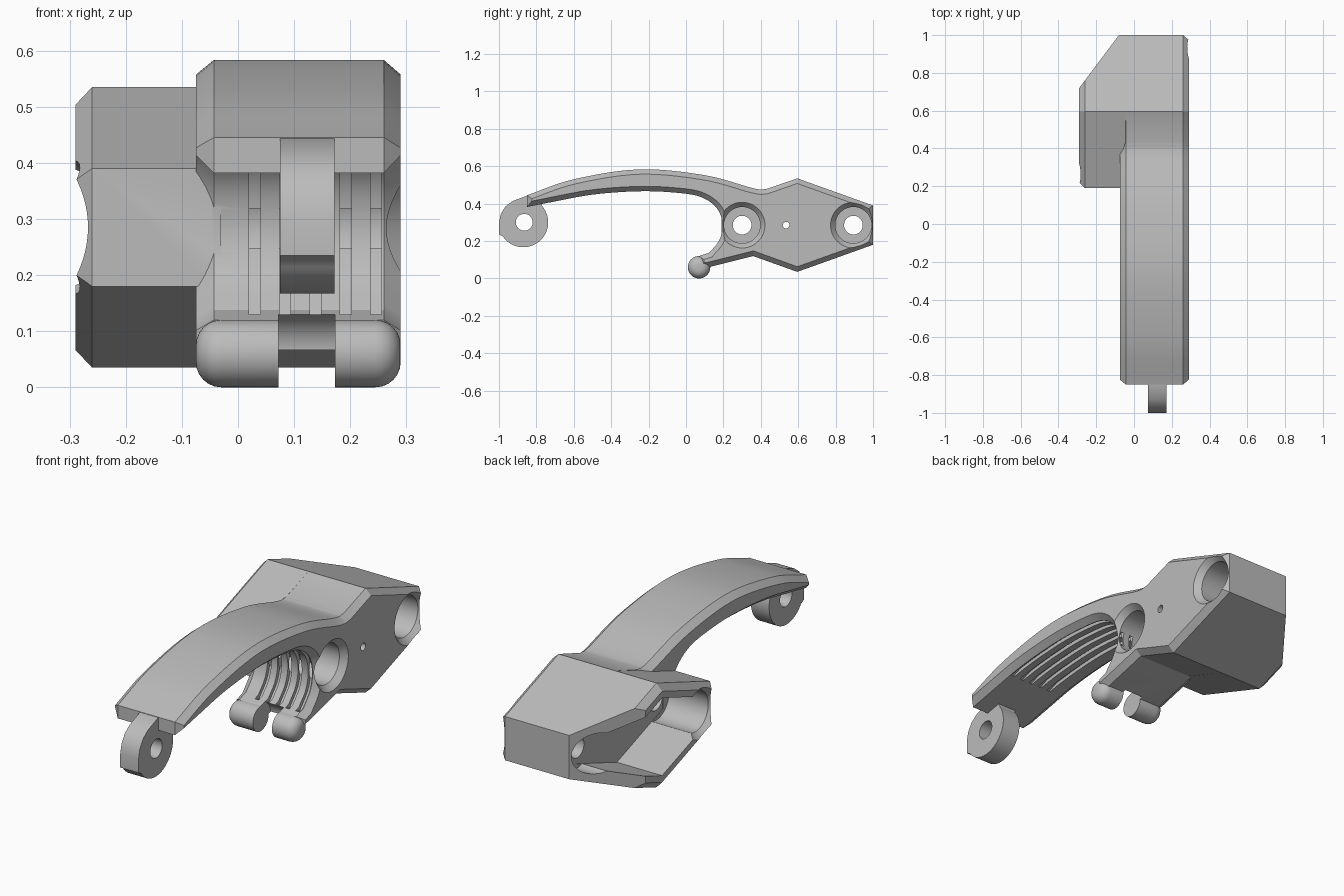
import bpy, bmesh, math
from mathutils import Vector

old = bpy.data.objects.get("Cube")
if old:
    bpy.data.objects.remove(old, do_unlink=True)

grey = bpy.data.materials.new("plain_grey")
grey.use_nodes = True
grey.diffuse_color = (0.5, 0.5, 0.5, 1)
grey.node_tree.nodes["Principled BSDF"].inputs["Base Color"].default_value = (0.5, 0.5, 0.5, 1)


def smooth_path(pts, steps=7):
    """Catmull-Rom curve through the points."""
    p = [Vector(q) for q in pts]
    p = [2 * p[0] - p[1]] + p + [2 * p[-1] - p[-2]]
    out = []
    for a, b, c, d in zip(p, p[1:], p[2:], p[3:]):
        for i in range(steps):
            t = i / steps
            out.append((2 * b + (c - a) * t + (2 * a - 5 * b + 4 * c - d) * t * t
                        + (3 * b - a - 3 * c + d) * t ** 3) / 2)
    return out + [p[-2]]


def circle(y, z, r, n=48):
    return [(y + r * math.cos(math.tau * i / n), z + r * math.sin(math.tau * i / n))
            for i in range(n)]


def inset(pts, d):
    """Move every edge of a closed outline inwards by d."""
    p = [Vector(q) for q in pts]
    n = len(p)
    area = sum(p[i - 1].x * p[i].y - p[i].x * p[i - 1].y for i in range(n))
    s = 1 if area > 0 else -1
    out = []
    for i in range(n):
        e1, e2 = (p[i] - p[i - 1]).normalized(), (p[(i + 1) % n] - p[i]).normalized()
        n1, n2 = Vector((-e1.y, e1.x)) * s, Vector((-e2.y, e2.x)) * s
        out.append(p[i] + (n1 + n2) * d / max(1 + n1.dot(n2), 0.5))
    return out


def prism(name, pts, rings):
    """Sweep a (y, z) outline along x; each ring is (x, inset)."""
    bm = bmesh.new()
    loops = [[bm.verts.new((x, q[0], q[1])) for q in inset(pts, d)] for x, d in rings]
    n = len(pts)
    for a, b in zip(loops, loops[1:]):
        for i in range(n):
            j = (i + 1) % n
            bm.faces.new((a[i], a[j], b[j], b[i]))
    bm.faces.new(loops[0])
    bm.faces.new(loops[-1])
    bmesh.ops.recalc_face_normals(bm, faces=bm.faces)
    me = bpy.data.meshes.new(name)
    bm.to_mesh(me)
    bm.free()
    ob = bpy.data.objects.new(name, me)
    bpy.context.collection.objects.link(ob)
    me.materials.append(grey)
    return ob


def combine(target, tool, op="DIFFERENCE"):
    """Apply a boolean; keep the earlier mesh if it would leave nothing."""
    before = target.data.copy()
    m = target.modifiers.new("combine", "BOOLEAN")
    m.operation, m.solver, m.object = op, "EXACT", tool
    bpy.context.view_layer.objects.active = target
    bpy.ops.object.modifier_apply(modifier=m.name)
    bpy.data.objects.remove(tool, do_unlink=True)
    if not target.data.polygons:
        target.data = before


# Outlines in the side plane
hexagon = [(0.19, 0.39), (0.595, 0.535), (1, 0.39), (1, 0.18), (0.595, 0.035), (0.19, 0.18)]
handle_top = smooth_path([(-0.85, 0.445), (-0.6, 0.53), (-0.25, 0.583), (0.1, 0.552),
                          (0.36, 0.482), (0.43, 0.478)])
grip_inside = smooth_path([(0.125, 0.138), (0.178, 0.205), (0.195, 0.29),
                           (0.165, 0.375), (0.08, 0.435), (-0.05, 0.458), (-0.25, 0.466),
                           (-0.5, 0.448), (-0.74, 0.404)])
outline = (handle_top + hexagon[1:5] + [(0.36, 0.12), (0.12, 0.06), (0.07, 0.055), (0.07, 0.12)]
           + grip_inside + [(-0.85, 0.382)])

# Curved handle joined to the wide hollow body
body = prism("handle_and_body", outline,
             [(-0.075, 0.026), (-0.043, 0), (0.26, 0), (0.29, 0.026)])
combine(body, prism("wide_body", hexagon, [(-0.29, 0.03), (-0.26, 0), (-0.03, 0)]), "UNION")

# Slanted rear corner
corner = prism("corner_cutter", [(0.44, -1), (1.28, -1), (1.28, 1), (0.44, 1)],
               [(-0.8, 0), (-0.5, 0)])
for v in corner.data.vertices:
    if v.co.x > -0.6:
        v.co.x = -0.5 + (v.co.y - 0.44) * 0.75
combine(body, corner)

# Open pocket on the right side
pocket = inset(hexagon, 0.06)
combine(body, prism("pocket_cutter", pocket, [(-0.4, 0), (-0.05, 0)]))

# Stepped, countersunk bores and the small pin hole
for y in (0.3, 0.895):
    ring = circle(y, 0.285, 0.097)
    combine(body, prism("left_bore", ring, [(0, 0), (0.26, 0), (0.291, -0.026), (0.35, -0.026)]))
    combine(body, prism("right_bore", ring,
                        [(-0.35, -0.024), (-0.291, -0.024), (-0.26, 0), (-0.052, 0)]))
    combine(body, prism("through_hole", circle(y, 0.285, 0.05), [(-0.4, 0), (0.2, 0)]))
combine(body, prism("pin_hole", circle(0.535, 0.285, 0.018, 20), [(-0.4, 0), (0.4, 0)]))

# Grooves along the inside of the grip
groove = inset(grip_inside[:-5], -0.018)
for i in range(5):
    x = 0.03 + i * 0.054
    combine(body, prism("groove_cutter", groove, [(x - 0.01, 0), (x + 0.01, 0)]))

# Gap between the hook barrels
combine(body, prism("gap_cutter", circle(0.07, 0.06, 0.075), [(0.072, 0), (0.173, 0)]))

# Rounded hook barrels
r = 0.045
round_end = [(r * (1 - math.cos(a)), r * (1 - math.sin(a)))
             for a in (math.pi / 2 * k / 6 for k in range(7))]
barrel = circle(0.07, 0.06, 0.06)
parts = [body]
parts.append(prism("right_hook_barrel", barrel,
                   [(-0.075 + x, d) for x, d in round_end] + [(0.072, 0)]))
parts.append(prism("left_hook_barrel", barrel,
                   [(0.29 - x, d) for x, d in round_end] + [(0.173, 0)]))

# Hinge lug at the front of the handle
lug_outline = [(-0.87 + 0.133 * math.cos(a), 0.3 - 0.133 * math.sin(a))
               for a in (math.radians(5 * k) for k in range(-8, 30))]
lug_outline += [(-1, 0.235), (-1, 0.3), (-0.99, 0.345), (-0.965, 0.385), (-0.93, 0.412),
                (-0.85, 0.443), (-0.78, 0.44)]
lug = prism("hinge_lug", lug_outline, [(0.075, 0), (0.172, 0)])
combine(lug, prism("hinge_hole", circle(-0.865, 0.3, 0.045), [(0, 0), (0.3, 0)]))
parts.append(lug)

# Smooth curves, sharp edges
for ob in parts:
    bpy.ops.object.select_all(action="DESELECT")
    ob.select_set(True)
    bpy.context.view_layer.objects.active = ob
    bpy.ops.object.shade_smooth_by_angle(angle=math.radians(25))
